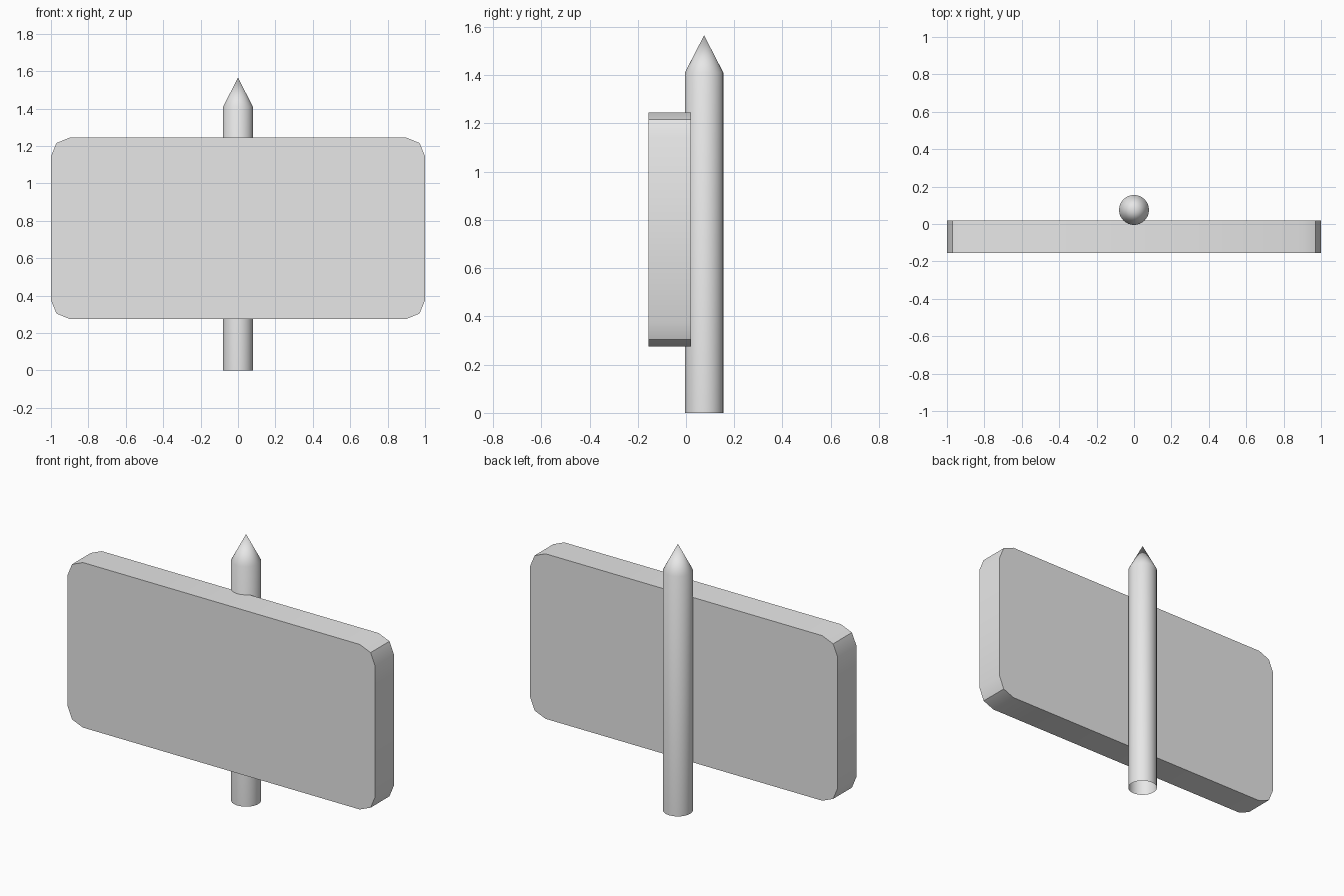
import bpy, bmesh, math

cube = bpy.data.objects.get("Cube")
if cube:
    bpy.data.objects.remove(cube, do_unlink=True)

GREY = (0.8, 0.8, 0.8, 1)
grey = bpy.data.materials.new("plain_grey")
grey.use_nodes = True
grey.diffuse_color = GREY
grey.node_tree.nodes["Principled BSDF"].inputs["Base Color"].default_value = GREY


def finish(name, bm):
    bmesh.ops.recalc_face_normals(bm, faces=bm.faces)
    mesh = bpy.data.meshes.new(name)
    bm.to_mesh(mesh)
    bm.free()
    mesh.materials.append(grey)
    obj = bpy.data.objects.new(name, mesh)
    bpy.context.collection.objects.link(obj)
    bpy.ops.object.select_all(action='DESELECT')
    obj.select_set(True)
    bpy.context.view_layer.objects.active = obj
    bpy.ops.object.shade_smooth_by_angle(angle=math.radians(30))
    return obj


# Board: rectangle with two-step rounded corners, extruded backwards
HALF_W, HALF_H, MID_Z, RADIUS = 1.0, 0.485, 0.76, 0.1
FRONT_Y, BACK_Y = -0.155, 0.02
bm = bmesh.new()
outline = []
for i, (sx, sz) in enumerate([(1, 1), (-1, 1), (-1, -1), (1, -1)]):
    for step in range(3):
        a = math.radians(90 * i + 45 * step)
        x = sx * (HALF_W - RADIUS) + RADIUS * math.cos(a)
        z = MID_Z + sz * (HALF_H - RADIUS) + RADIUS * math.sin(a)
        outline.append(bm.verts.new((x, FRONT_Y, z)))
front = bm.faces.new(outline)
back = bmesh.ops.extrude_face_region(bm, geom=[front], use_keep_orig=True)
moved = [v for v in back["geom"] if isinstance(v, bmesh.types.BMVert)]
bmesh.ops.translate(bm, verts=moved, vec=(0, BACK_Y - FRONT_Y, 0))
finish("sign_board", bm)

# Post: open-bottomed round stake with a pointed top
POST_R, POST_Y, SHOULDER_Z, TIP_Z, SIDES = 0.08, 0.075, 1.41, 1.565, 32
bm = bmesh.new()
rings = []
for z in (0, SHOULDER_Z):
    rings.append([bm.verts.new((POST_R * math.cos(math.tau * k / SIDES),
                                POST_Y + POST_R * math.sin(math.tau * k / SIDES), z))
                  for k in range(SIDES)])
tip = bm.verts.new((0, POST_Y, TIP_Z))
low, high = rings
for k in range(SIDES):
    n = (k + 1) % SIDES
    bm.faces.new((low[k], low[n], high[n], high[k]))
    bm.faces.new((high[k], high[n], tip))
finish("post", bm)
